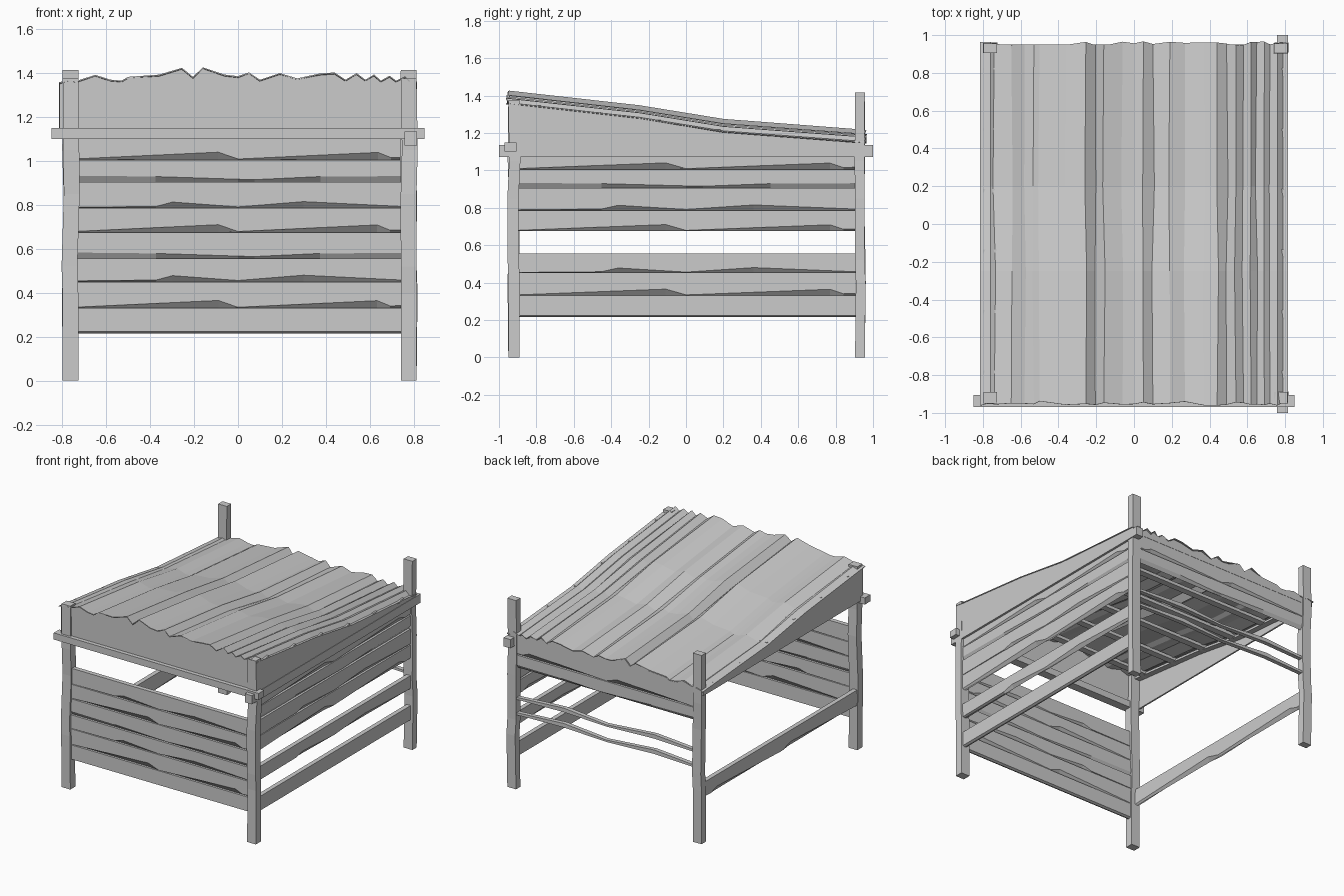
import bpy, bmesh, random
from mathutils import Vector

if "Cube" in bpy.data.objects:
    bpy.data.objects.remove(bpy.data.objects["Cube"])

random.seed(4)
UP = Vector((0, 0, 1))


def mesh_obj(name, verts, faces):
    me = bpy.data.meshes.new(name)
    me.from_pydata(verts, [], faces)
    me.update()
    ob = bpy.data.objects.new(name, me)
    bpy.context.collection.objects.link(ob)
    return ob


def loft(name, rings):
    """Closed solid skinned through rings with equal point counts."""
    n = len(rings[0])
    verts = [tuple(p) for r in rings for p in r]
    faces = [tuple(reversed(range(n)))]
    for i in range(len(rings) - 1):
        for j in range(n):
            k = (j + 1) % n
            faces.append((i*n + j, i*n + k, (i+1)*n + k, (i+1)*n + j))
    faces.append(tuple(range((len(rings) - 1)*n, len(rings)*n)))
    ob = mesh_obj(name, verts, faces)
    bm = bmesh.new()
    bm.from_mesh(ob.data)
    bmesh.ops.recalc_face_normals(bm, faces=bm.faces)
    bm.to_mesh(ob.data)
    bm.free()
    return ob


def box(name, x0, x1, y0, y1, z0, z1):
    return loft(name, [[(x0, y0, z), (x1, y0, z), (x1, y1, z), (x0, y1, z)]
                       for z in (z0, z1)])


# Corner posts, slightly uneven timber
def post(name, x, y, hx, hy, top):
    rings = []
    for z in (0, 0.4, 0.52, 0.85, 1.05, top):
        wob = 0 if z in (0, top) else 0.006
        dx, dy = random.uniform(-wob, wob), random.uniform(-wob, wob)
        rings.append([(x + sx*hx + dx, y + sy*hy + dy, z)
                      for sx, sy in ((-1, -1), (1, -1), (1, 1), (-1, 1))])
    loft(name, rings)


for side, x in (("left", -0.762), ("right", 0.777)):
    post("front_post_" + side, x, -0.92, 0.036, 0.03, 1.375)
    post("back_post_" + side, x, 0.93, 0.036, 0.026, 1.415)

# Wall boards: lower edges are worn back to a wavy slope on both faces
WAVES = [
    [(-1, .004), (-.12, .035), (0, .004), (.85, .034), (.93, .01), (1, .012)],
    [(-1, .004), (-.5, .008), (-.4, .028), (0, .006), (.4, .03), (1, .008)],
    [(-1, .028), (-.5, .024), (0, .012), (.1, .01), (.5, .024), (1, .026)],
]
SIDES = {  # outer face origin, direction along the wall, inward direction, half length
    "front": (Vector((0, -0.937, 0)), Vector((1, 0, 0)), Vector((0, 1, 0)), 0.745),
    "back": (Vector((0, 0.948, 0)), Vector((1, 0, 0)), Vector((0, -1, 0)), 0.75),
    "right": (Vector((0.799, 0, 0)), Vector((0, 1, 0)), Vector((-1, 0, 0)), 0.905),
    "left": (Vector((-0.795, 0, 0)), Vector((0, 1, 0)), Vector((1, 0, 0)), 0.905),
}
LEVELS = [0.215, 0.33, 0.45, 0.555, 0.675, 0.785, 0.905, 1.005, 1.125]


def board(side, i, z0, z1, thick=0.034):
    origin, along, inward, half = SIDES[side]
    wave = WAVES[(i - 1) % 3] if i else [(-1, .008), (0, .008), (1, .008)]
    rings = []
    for u, w in wave:
        p = origin + along*(u*half)
        mid, q = p + inward*thick/2, p + inward*thick
        rings.append([q + UP*(z0 + w), mid + UP*z0, p + UP*(z0 + w), p + UP*z1, q + UP*z1])
    loft(f"{side}_board_{i}", rings)


LAYOUT = {"front": range(6), "back": (6, 7), "right": (0, 2, 4, 5, 6, 7), "left": (1,)}
for side, rows in LAYOUT.items():
    for i in rows:
        board(side, i, LEVELS[i], LEVELS[i + 1])

# Two thin splintered slats across the back
for n, z in enumerate((0.555, 0.67)):
    rings = []
    for x, dz, h in ((-.75, 0, .016), (-.4, .012, .03), (0, -.004, .014),
                     (.35, .01, .03), (.75, 0, .016)):
        rings.append([(x, .915, z + dz), (x, .947, z + dz),
                      (x, .947, z + dz + h), (x, .915, z + dz + h)])
    loft(f"back_thin_slat_{n}", rings)

# Projecting beams
box("front_beam", -0.85, 0.85, -0.97, -0.905, 1.1, 1.15)
box("right_beam", 0.757, 0.815, -1.0, 1.0, 1.07, 1.135)

# Sagging roof line shared by sheet, panels and purlins
LINE = [(-0.95, 1.358), (-0.25, 1.28), (0.2, 1.207), (0.955, 1.15)]


def roof_z(y):
    for (ya, za), (yb, zb) in zip(LINE, LINE[1:]):
        if y <= yb:
            return za + (zb - za)*(y - ya)/(yb - ya)
    return LINE[-1][1]


# Irregular corrugated roof sheet
PROFILE = [(-.815, .0), (-.76, .015), (-.74, .005), (-.65, .034), (-.58, .012), (-.53, .008),
           (-.5, .025), (-.36, .035), (-.255, .066), (-.205, .025), (-.16, .068), (-.06, .035),
           (.0, .028), (.05, .045), (.1, .012), (.19, .042), (.27, .018), (.37, .04),
           (.44, .045), (.49, .012), (.54, .042), (.58, .012), (.62, .036), (.65, .008),
           (.69, .03), (.72, .008), (.76, .028), (.79, .0), (.815, .004)]
verts, faces = [], []
n = len(PROFILE)
for y, z in LINE:
    inner = abs(y) < 0.9
    for x, h in PROFILE:
        dx = random.uniform(-.008, .008) if inner and abs(x) < .75 else 0
        dy = 0 if inner else random.uniform(-.012, .012)
        verts.append((x + dx, y + dy, z + h))
for r in range(len(LINE) - 1):
    for k in range(n - 1):
        a = r*n + k
        faces.append((a, a + 1, a + n + 1, a + n))
roof = mesh_obj("roof_sheet", verts, faces)
mod = roof.modifiers.new("thickness", "SOLIDIFY")
mod.thickness = 0.006

# Side gable panels and edge rails following the roof
for side, sx in (("left", -1), ("right", 1)):
    x0, x1 = sx*0.8, sx*0.812
    loft("gable_panel_" + side,
         [[(x0, y*.985, 1.115), (x1, y*.985, 1.115), (x1, y*.985, z - .004), (x0, y*.985, z - .004)]
          for y, z in LINE])
    x0 = sx*0.755
    loft("roof_edge_rail_" + side,
         [[(x0, y*.98, z - .022), (x1, y*.98, z - .022), (x1, y*.98, z - .005), (x0, y*.98, z - .005)]
          for y, z in LINE])

# Front and back fascias, their tops scribed to the corrugation
for name, y, z, low, depth in (("front_fascia", -0.94, 1.358, 1.1, 0.015),
                               ("back_fascia", 0.935, 1.15, 1.115, 0.015)):
    loft(name, [[(x*.995, y, low), (x*.995, y + depth, low),
                 (x*.995, y + depth, z + h - .006), (x*.995, y, z + h - .006)]
                for x, h in PROFILE])

# Purlins below the sheet
for k in range(6):
    y = -0.8 + k*0.32
    z = roof_z(y)
    box(f"purlin_{k}", -0.8, 0.8, y - .025, y + .025, z - .02, z + .004)
